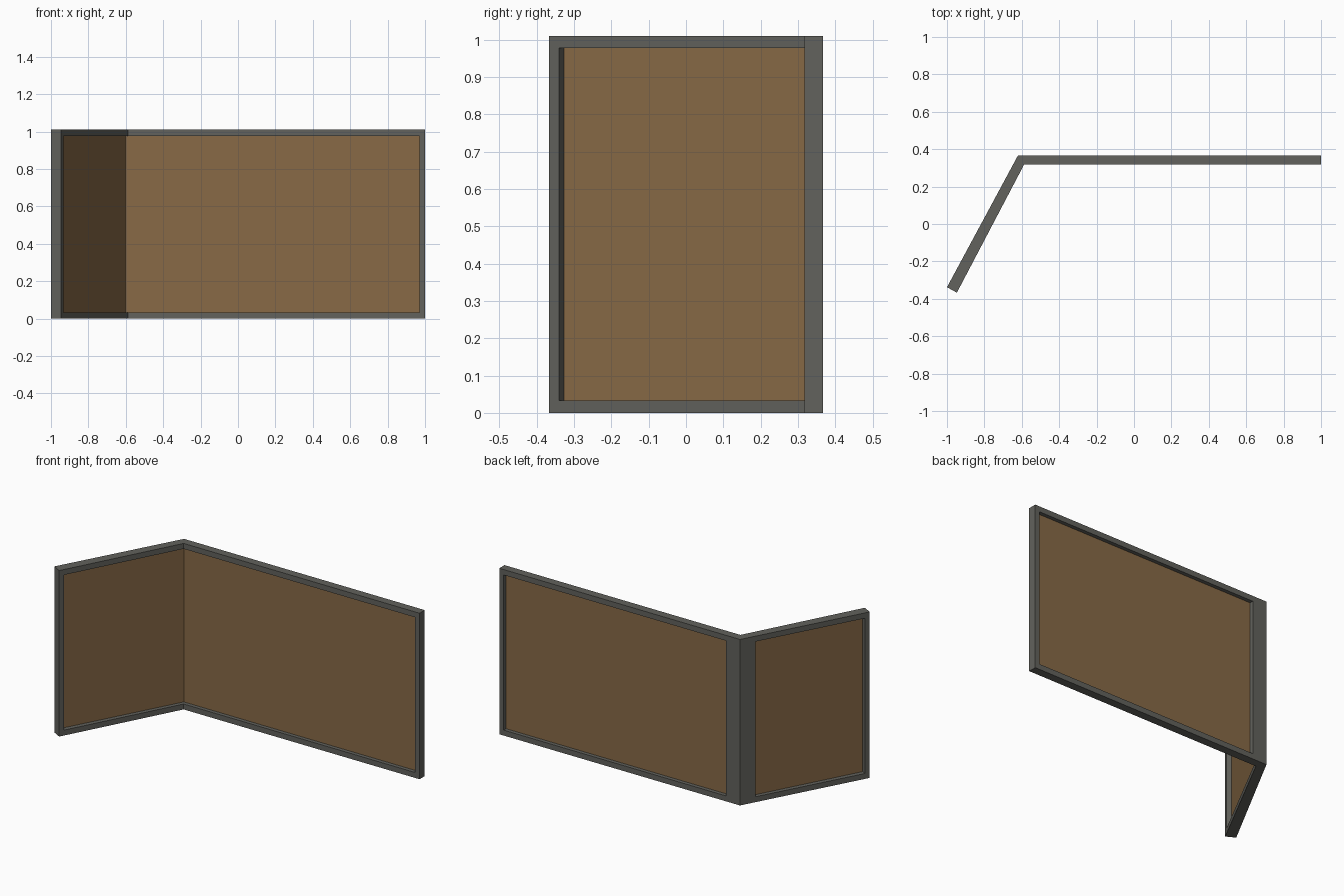
import bpy
import bmesh
from mathutils import Vector

if "Cube" in bpy.data.objects:
    bpy.data.objects.remove(bpy.data.objects["Cube"])


def material(name, rgb):
    mat = bpy.data.materials.new(name)
    mat.use_nodes = True
    mat.diffuse_color = (*rgb, 1)
    mat.node_tree.nodes["Principled BSDF"].inputs["Base Color"].default_value = (*rgb, 1)
    return mat


grey = material("grey frame", (0.122, 0.122, 0.109))
brown = material("brown board", (0.246, 0.144, 0.061))


def prism(name, outline, z0, z1, mat, caps=True):
    """Extrude a plan outline upwards from z0 to z1."""
    bm = bmesh.new()
    low = [bm.verts.new((p.x, p.y, z0)) for p in outline]
    high = [bm.verts.new((p.x, p.y, z1)) for p in outline]
    n = len(outline)
    for i in range(n):
        j = (i + 1) % n
        bm.faces.new((low[i], low[j], high[j], high[i]))
    if caps:
        bm.faces.new(low[::-1])
        bm.faces.new(high)
    bmesh.ops.recalc_face_normals(bm, faces=bm.faces)
    mesh = bpy.data.meshes.new(name)
    bm.to_mesh(mesh)
    bm.free()
    mesh.materials.append(mat)
    obj = bpy.data.objects.new(name, mesh)
    bpy.context.collection.objects.link(obj)
    return obj


def along(a, b, dist):
    return a + (b - a).normalized() * dist


# Plan of the bent wall: wing end, corner, main end, on both sides
HEIGHT, RAIL, POST, CORNER = 1.01, 0.033, 0.03, 0.095
back = [Vector(p) for p in ((-1, -0.338), (-0.62, 0.367), (1, 0.367))]
front = [Vector(p) for p in ((-0.947, -0.367), (-0.588, 0.317), (1, 0.317))]


def line(t):
    """Plan line running between the back (0) and the front (1)."""
    return [b.lerp(f, t) for b, f in zip(back, front)]


# Bottom and top rails follow the whole bend
for name, z in (("bottom_rail", 0), ("top_rail", HEIGHT - RAIL)):
    prism(name, back + front[::-1], z, z + RAIL, grey)

# End posts
for name, end in (("wing_end_post", 0), ("main_end_post", 2)):
    outline = [back[end], along(back[end], back[1], POST),
               along(front[end], front[1], POST), front[end]]
    prism(name, outline, RAIL, HEIGHT - RAIL, grey, caps=False)

# Corner post, behind the boards only
mid = line(0.5)
corner = [along(back[1], back[0], CORNER), back[1], along(back[1], back[2], CORNER),
          along(mid[1], mid[2], CORNER - 0.015), mid[1],
          along(mid[1], mid[0], CORNER - 0.015)]
corner[3].x = corner[2].x
prism("corner_post", corner, RAIL, HEIGHT - RAIL, grey, caps=False)

# Thin boards recessed half way into the frame, meeting at the corner
rear, face = line(0.46), line(0.54)
for name, end in (("wing_board", 0), ("main_board", 2)):
    outline = [along(rear[end], rear[1], POST), rear[1], face[1],
               along(face[end], face[1], POST)]
    prism(name, outline, RAIL, HEIGHT - RAIL, brown, caps=False)
